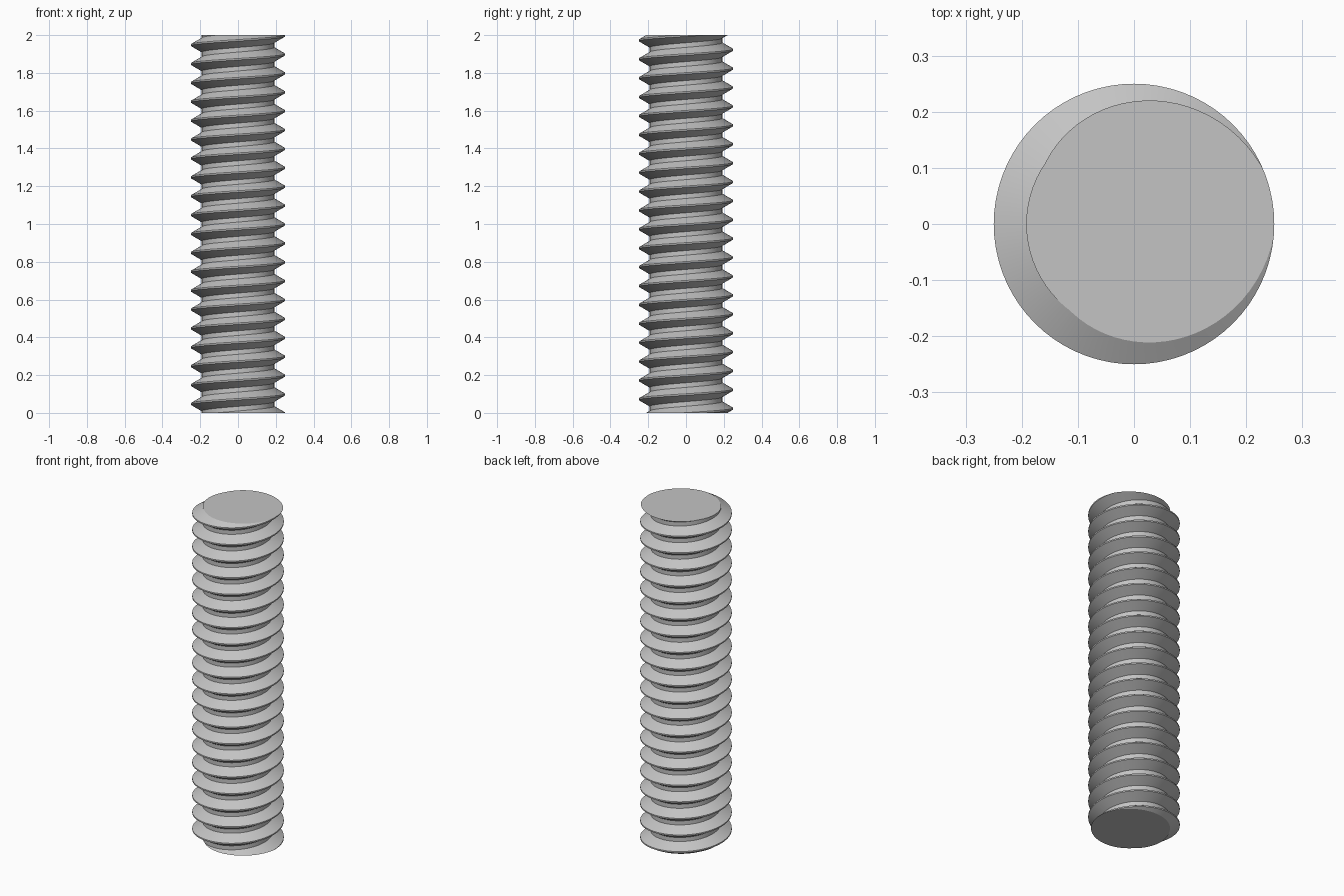
import bpy
import bmesh
from math import cos, sin, tau

default_cube = bpy.data.objects.get("Cube")
if default_cube:
    bpy.data.objects.remove(default_cube, do_unlink=True)

# Rod and thread sizes
LENGTH = 2.0
PITCH = 0.1
CREST_R, ROOT_R = 0.25, 0.192
STEPS = 72                      # sides per turn
CREST, ROOT = 0.08, 0.244       # flat widths as shares of the pitch
FLANK = (1 - CREST - ROOT) / 2
PHASE = 24 / 360                # where the crest meets the end face

# Thread profile: radius and height share along one pitch
profile = [
    (CREST_R, 0),
    (CREST_R, CREST),
    (ROOT_R, CREST + FLANK),
    (ROOT_R, CREST + FLANK + ROOT),
]

# Sweep the profile along a right-handed helix, overshooting both ends
bm = bmesh.new()
total = STEPS * (round(LENGTH / PITCH) + 5)
rows = []
for i in range(total):
    turn = i / STEPS
    rows.append([
        bm.verts.new((r * cos(tau * turn), r * sin(tau * turn),
                      PITCH * (turn - PHASE + share - 2)))
        for r, share in profile
    ])
for i in range(total - STEPS - 1):
    a = rows[i] + [rows[i + STEPS][0]]
    b = rows[i + 1] + [rows[i + 1 + STEPS][0]]
    for k in range(len(profile)):
        bm.faces.new((a[k], b[k], b[k + 1], a[k + 1]))

# Cut both ends flat and cap them
for height, side in ((0, -1), (LENGTH, 1)):
    cut = bmesh.ops.bisect_plane(
        bm, geom=bm.verts[:] + bm.edges[:] + bm.faces[:], dist=1e-6,
        plane_co=(0, 0, height), plane_no=(0, 0, side), clear_outer=True)
    rim = [e for e in cut["geom_cut"]
           if isinstance(e, bmesh.types.BMEdge) and e.is_boundary]
    bmesh.ops.holes_fill(bm, edges=rim, sides=0)
loose = [v for v in bm.verts if not v.link_faces]
bmesh.ops.delete(bm, geom=loose, context="VERTS")
bmesh.ops.recalc_face_normals(bm, faces=bm.faces)

mesh = bpy.data.meshes.new("threaded_rod")
bm.to_mesh(mesh)
bm.free()
rod = bpy.data.objects.new("threaded_rod", mesh)
bpy.context.collection.objects.link(rod)

# Plain steel grey
steel = bpy.data.materials.new("steel_grey")
steel.use_nodes = True
colour = (0.55, 0.55, 0.55, 1)
steel.diffuse_color = colour
steel.node_tree.nodes["Principled BSDF"].inputs["Base Color"].default_value = colour
mesh.materials.append(steel)

# Smooth around the helix, sharp along the thread edges
bpy.ops.object.select_all(action="DESELECT")
rod.select_set(True)
bpy.context.view_layer.objects.active = rod
bpy.ops.object.shade_smooth_by_angle(angle=0.45)
